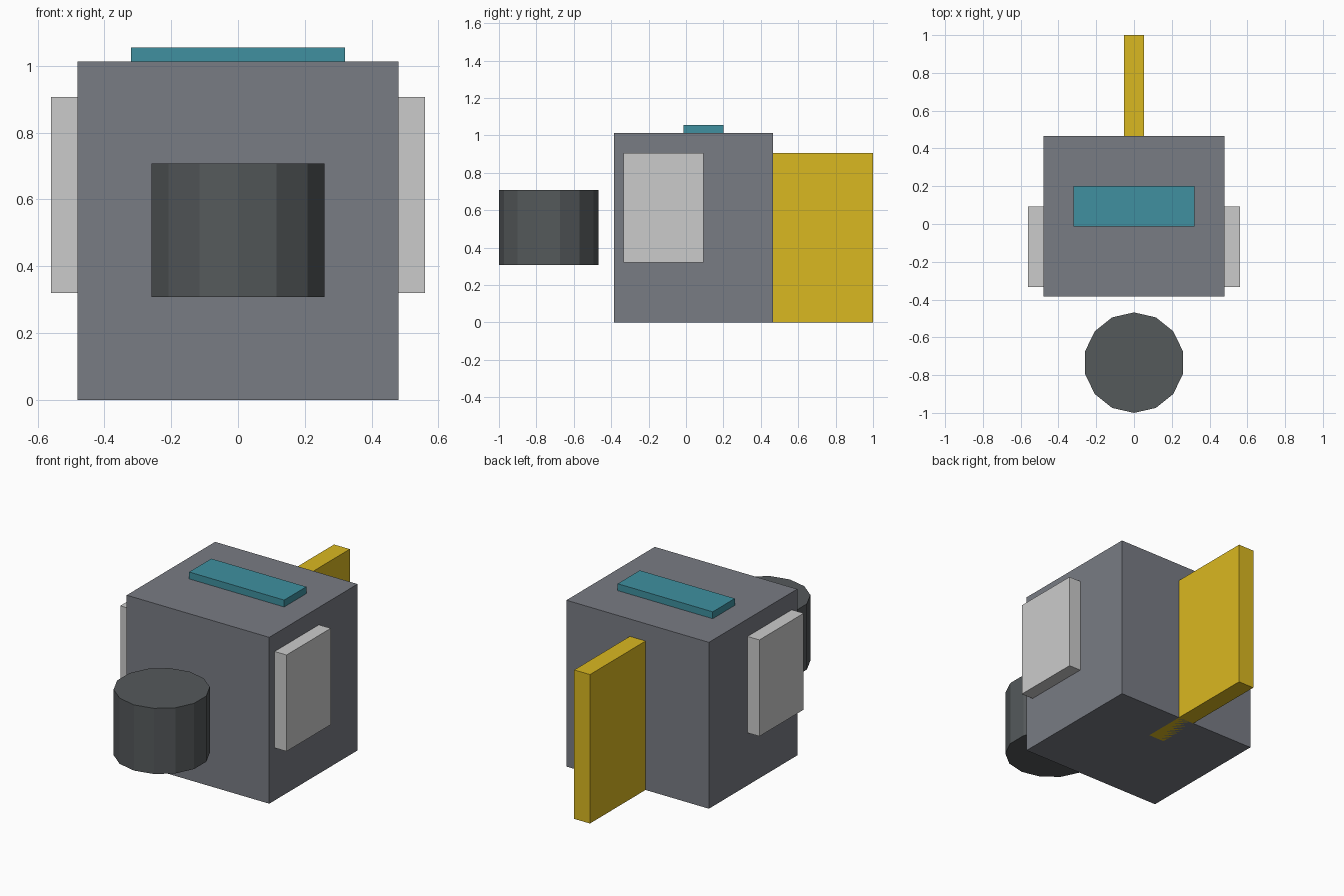
import bpy, bmesh
from mathutils import Matrix

if "Cube" in bpy.data.objects:
    bpy.data.objects.remove(bpy.data.objects["Cube"])


def material(name, rgb):
    mat = bpy.data.materials.new(name)
    mat.diffuse_color = (*rgb, 1)
    mat.use_nodes = True
    mat.node_tree.nodes["Principled BSDF"].inputs["Base Color"].default_value = mat.diffuse_color
    return mat


def finish(name, bm, mat):
    mesh = bpy.data.meshes.new(name)
    bm.to_mesh(mesh)
    bm.free()
    mesh.materials.append(mat)
    obj = bpy.data.objects.new(name, mesh)
    bpy.context.collection.objects.link(obj)
    return obj


def box(name, x, y, z, mat):
    """Box from (min, max) ranges on each axis."""
    size = [b - a for a, b in (x, y, z)]
    mid = [(a + b) / 2 for a, b in (x, y, z)]
    bm = bmesh.new()
    bmesh.ops.create_cube(bm, size=1, matrix=Matrix.Translation(mid) @ Matrix.Diagonal((*size, 1)))
    return finish(name, bm, mat)


grey = material("body_grey", (0.19, 0.20, 0.23))
dark = material("dark_grey", (0.09, 0.10, 0.105))
pale = material("pale_grey", (0.62, 0.63, 0.60))
teal = material("teal", (0.05, 0.28, 0.35))
yellow = material("yellow", (0.70, 0.48, 0.015))

# Main block
box("body", (-0.48, 0.48), (-0.385, 0.465), (0, 1.013), grey)

# Raised plate on the roof
box("top_plate", (-0.32, 0.32), (-0.013, 0.20), (1.013, 1.055), teal)

# Side panels, mirrored across x
panel = box("side_panels", (0.48, 0.56), (-0.333, 0.093), (0.32, 0.907), pale)
panel.modifiers.new("mirror", 'MIRROR')

# Rear fin, running partway into the body
box("rear_fin", (-0.053, 0.053), (0.20, 1.0), (0, 0.907), yellow)

# Free-standing 14-sided drum in front
bm = bmesh.new()
bmesh.ops.create_cone(bm, cap_ends=True, segments=14, radius1=0.266, radius2=0.266,
                      depth=0.4, matrix=Matrix.Translation((0, -0.734, 0.508)))
finish("front_drum", bm, dark)
